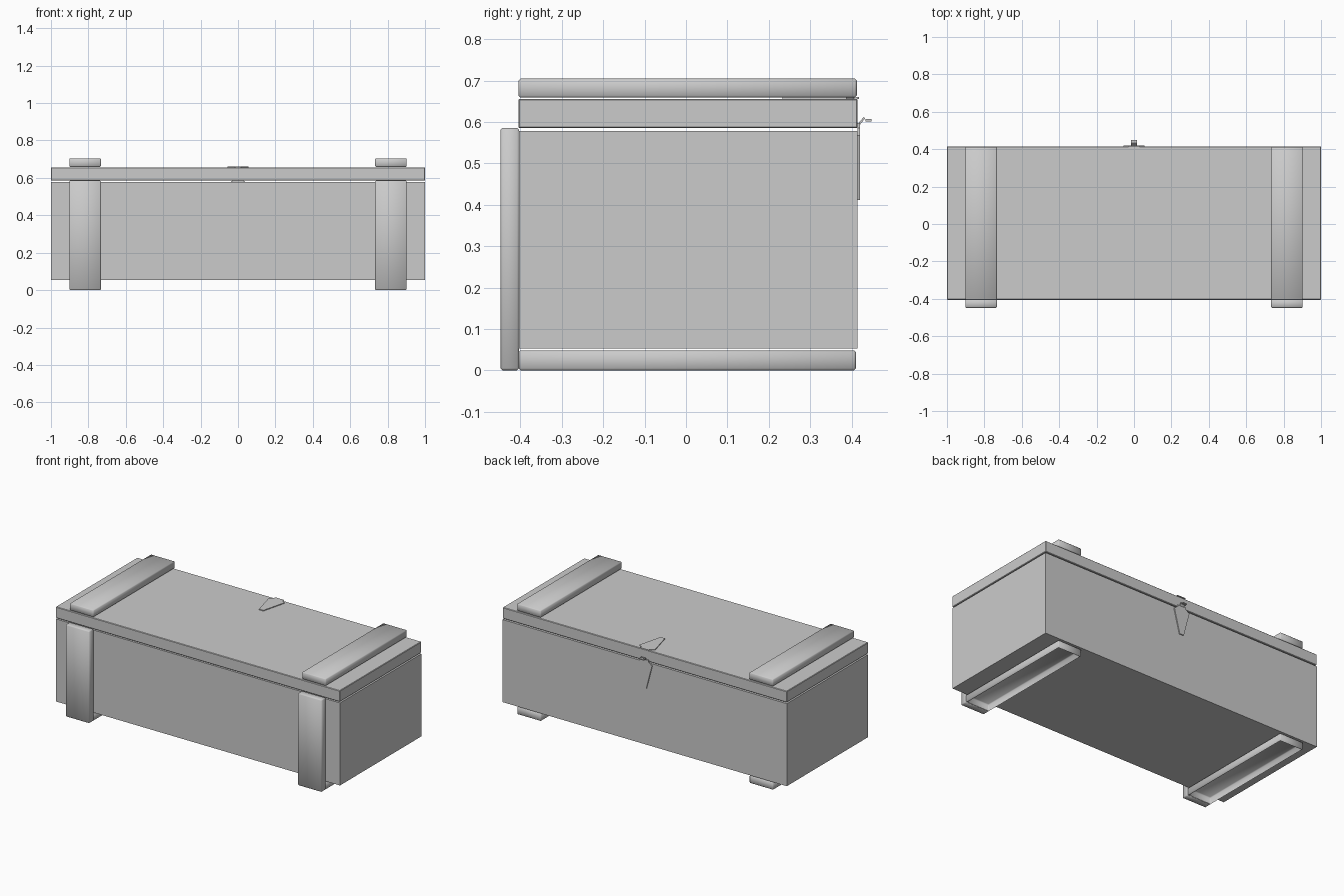
import bpy, bmesh
from math import radians
from mathutils import Matrix, Vector

cube = bpy.data.objects.get("Cube")
if cube:
    bpy.data.objects.remove(cube, do_unlink=True)

grey = bpy.data.materials.new("plain grey")
grey.use_nodes = True
GREY = (0.6, 0.6, 0.6, 1)
grey.diffuse_color = GREY
grey.node_tree.nodes["Principled BSDF"].inputs["Base Color"].default_value = GREY


def finish(name, bm, smooth=False):
    bmesh.ops.recalc_face_normals(bm, faces=bm.faces)
    for f in bm.faces:
        f.smooth = smooth
    mesh = bpy.data.meshes.new(name)
    bm.to_mesh(mesh)
    bm.free()
    mesh.materials.append(grey)
    obj = bpy.data.objects.new(name, mesh)
    bpy.context.collection.objects.link(obj)
    return obj


def box(name, low, high, bevel=0, smooth=False, open_side=None):
    """Box between two corners; open_side removes the flat face pointing that way."""
    low, high = Vector(low), Vector(high)
    bm = bmesh.new()
    bmesh.ops.create_cube(bm, size=1)
    bmesh.ops.scale(bm, vec=high - low, verts=bm.verts)
    bmesh.ops.translate(bm, vec=(low + high) / 2, verts=bm.verts)
    if bevel:
        bmesh.ops.bevel(bm, geom=bm.edges[:], offset=bevel, segments=1, affect='EDGES')
    bm.normal_update()
    obj_open = [f for f in bm.faces if open_side and f.normal.dot(Vector(open_side)) > 0.99]
    bmesh.ops.recalc_face_normals(bm, faces=bm.faces)
    if obj_open:
        bmesh.ops.delete(bm, geom=obj_open, context='FACES')
    return finish(name, bm, smooth)


def plate(name, half, thickness, matrix, hole=0):
    """Thin plate from a half outline mirrored across x, standing up along +z."""
    outline = half + [(-x, y) for x, y in reversed(half)]
    bm = bmesh.new()
    face = bm.faces.new([bm.verts.new((x, y, 0)) for x, y in outline])
    if hole:
        bmesh.ops.inset_region(bm, faces=[face], thickness=hole)
        bmesh.ops.delete(bm, geom=[face], context='FACES')
    top = bmesh.ops.extrude_face_region(bm, geom=bm.faces[:])
    moved = [v for v in top["geom"] if isinstance(v, bmesh.types.BMVert)]
    bmesh.ops.translate(bm, vec=(0, 0, thickness), verts=moved)
    bm.transform(matrix)
    return finish(name, bm)


# Crate body and lid
box("crate_body", (-1, -0.403, 0.053), (1, 0.415, 0.578))
box("lid", (-1, -0.405, 0.585), (1, 0.415, 0.656), bevel=0.003)

# Battens on the lid, skids below and boards on the front
for side, s in (("left", 1), ("right", -1)):
    x0, x1 = sorted((s * 0.733, s * 0.902))
    box(side + "_lid_batten", (x0, -0.405, 0.659), (x1, 0.413, 0.705),
        0.005, True, (0, 0, -1))
    box(side + "_skid", (x0, -0.405, 0), (x1, 0.411, 0.048),
        0.005, True, (0, 0, -1))
    box(side + "_front_board", (x0, -0.448, 0), (x1, -0.403, 0.586),
        0.005, True, (0, 1, 0))

# Latch: leaf on the lid, leaf on the back and a slanted loop joining them
leaf = [(0.015, -0.185), (0.055, -0.03), (0.03, -0.012), (0.03, 0)]
plate("latch_lid_leaf", leaf, 0.005, Matrix.Translation((0, 0.418, 0.656)))
upright = Matrix.Rotation(radians(90), 4, 'X')
plate("latch_back_leaf", leaf, 0.006, Matrix.Translation((0, 0.421, 0.597)) @ upright)
lean = Matrix.Rotation(radians(108), 4, 'X')
loop = [(0.03, -0.068), (0.03, 0)]
plate("latch_loop", loop, 0.007, Matrix.Translation((0, 0.426, 0.666)) @ lean, hole=0.013)

# Hook curling out of the back leaf to hold the loop
hook = Matrix.Translation((0, 0.419, 0.592)) @ Matrix.Rotation(radians(50), 4, 'X')
plate("latch_hook", [(0.015, 0), (0.015, 0.022)], 0.005, hook)
box("latch_hook_tip", (-0.015, 0.434, 0.601), (0.015, 0.448, 0.607))
